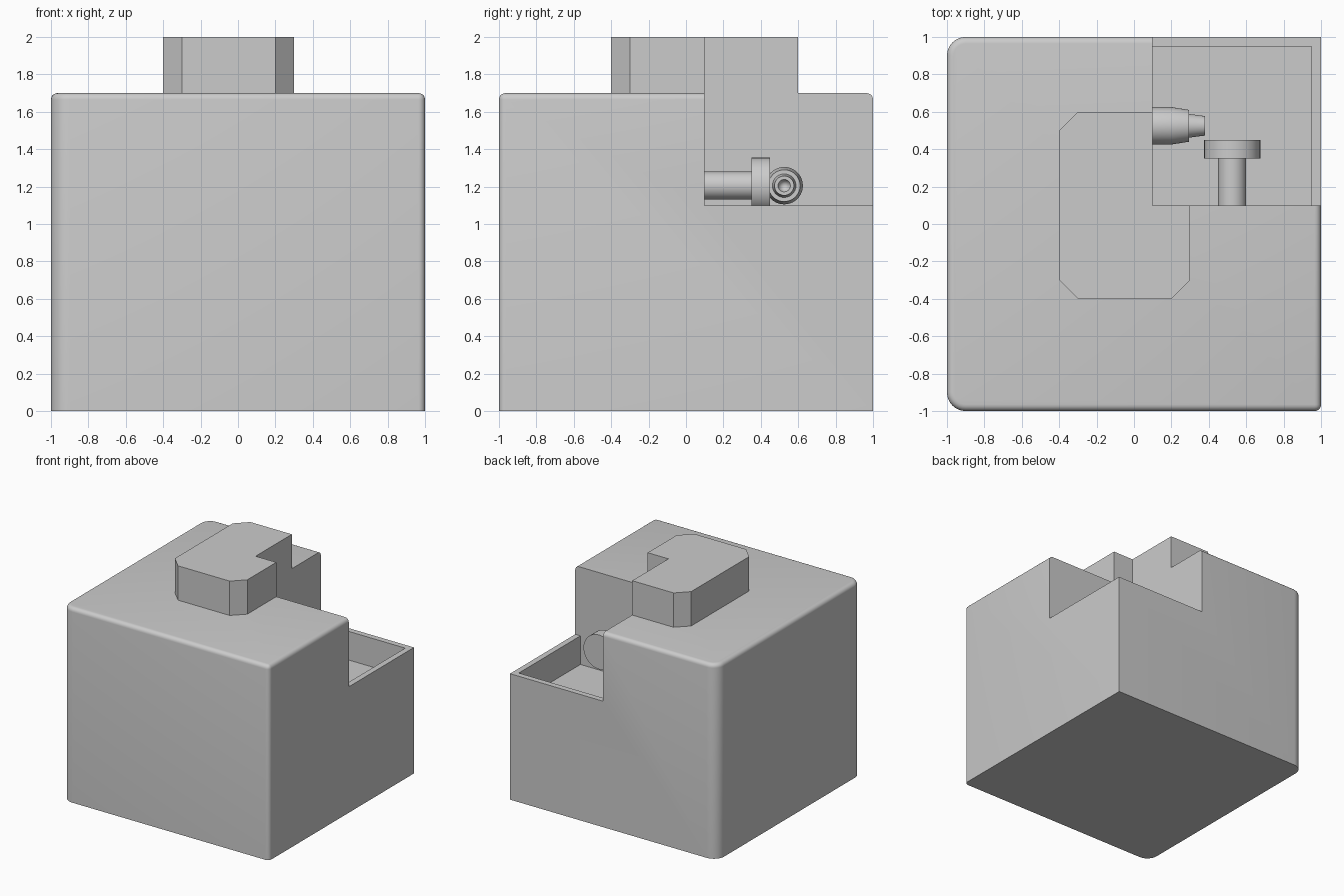
import bpy, bmesh, math
from mathutils import Matrix

if "Cube" in bpy.data.objects:
    bpy.data.objects.remove(bpy.data.objects["Cube"])


def new_object(name, bm):
    bmesh.ops.recalc_face_normals(bm, faces=bm.faces)
    mesh = bpy.data.meshes.new(name)
    bm.to_mesh(mesh)
    bm.free()
    ob = bpy.data.objects.new(name, mesh)
    bpy.context.collection.objects.link(ob)
    return ob


def box_bm(lo, hi):
    bm = bmesh.new()
    bmesh.ops.create_cube(bm, size=1)
    for v in bm.verts:
        v.co = [lo[i] + (v.co[i] + 0.5) * (hi[i] - lo[i]) for i in range(3)]
    return bm


def activate(ob):
    bpy.ops.object.select_all(action='DESELECT')
    ob.select_set(True)
    bpy.context.view_layer.objects.active = ob


def smooth(ob):
    activate(ob)
    bpy.ops.object.shade_smooth_by_angle(angle=math.radians(30))


def cut(ob, lo, hi):
    cutter = new_object("cutter", box_bm(lo, hi))
    mod = ob.modifiers.new("cut", 'BOOLEAN')
    mod.operation = 'DIFFERENCE'
    mod.solver = 'EXACT'
    mod.object = cutter
    activate(ob)
    bpy.ops.object.modifier_apply(modifier=mod.name)
    bpy.data.objects.remove(cutter, do_unlink=True)


def lathe(name, profile, matrix, steps=40):
    """Spin (radius, height) points about z, then place with matrix."""
    bm = bmesh.new()
    vs = [bm.verts.new((r, 0, h)) for r, h in profile]
    es = [bm.edges.new(p) for p in zip(vs, vs[1:])]
    bmesh.ops.spin(bm, geom=vs + es, cent=(0, 0, 0), axis=(0, 0, 1),
                   angle=2 * math.pi, steps=steps, use_duplicate=False)
    bmesh.ops.remove_doubles(bm, verts=bm.verts, dist=1e-5)
    bm.transform(matrix)
    ob = new_object(name, bm)
    smooth(ob)
    return ob


# Body: block with rounded left corners and softened top
bm = box_bm((-1, -1, 0), (1, 1, 1.7))
left = [e for e in bm.edges
        if all(v.co.x < -0.9 for v in e.verts)
        and abs(e.verts[0].co.z - e.verts[1].co.z) > 1]
bmesh.ops.bevel(bm, geom=left, offset=0.1, segments=8, profile=0.5, affect='EDGES')
soft = [e for e in bm.edges
        if all(v.co.z > 1.69 for v in e.verts)
        or all(v.co.x > 0.99 and v.co.y < -0.99 for v in e.verts)]
bmesh.ops.bevel(bm, geom=soft, offset=0.035, segments=5, profile=0.5, affect='EDGES')
body = new_object("body", bm)

# Sunken basin and the open corner above it
cut(body, (0.1, 0.1, 0.85), (0.95, 0.95, 1.5))
cut(body, (0.1, 0.1, 1.1), (1.2, 1.2, 2.2))
smooth(body)

# Raised cap with chamfered corners and the same corner cut away
bm = bmesh.new()
outline = [(-0.3, -0.4), (0.2, -0.4), (0.3, -0.3), (0.3, 0.1), (0.1, 0.1),
           (0.1, 0.6), (-0.3, 0.6), (-0.4, 0.5), (-0.4, -0.3)]
face = bm.faces.new([bm.verts.new((x, y, 1.7)) for x, y in outline])
top = bmesh.ops.extrude_face_region(bm, geom=[face])["geom"]
bmesh.ops.translate(bm, vec=(0, 0, 0.3),
                    verts=[g for g in top if isinstance(g, bmesh.types.BMVert)])
new_object("raised_cap", bm)

# Flanged pipe on the wall facing back
lathe("flanged_pipe",
      [(0, 0), (0.075, 0), (0.075, 0.25), (0.15, 0.25), (0.15, 0.35), (0, 0.35)],
      Matrix.Translation((0.525, 0.1, 1.205)) @ Matrix.Rotation(-math.pi / 2, 4, 'X'))

# Hollow-tipped nozzle on the wall facing right
lathe("nozzle",
      [(0, 0), (0.1, 0), (0.1, 0.1), (0.085, 0.195), (0.063, 0.195),
       (0.052, 0.28), (0.033, 0.28), (0, 0.2)],
      Matrix.Translation((0.1, 0.525, 1.205)) @ Matrix.Rotation(math.pi / 2, 4, 'Y'))
